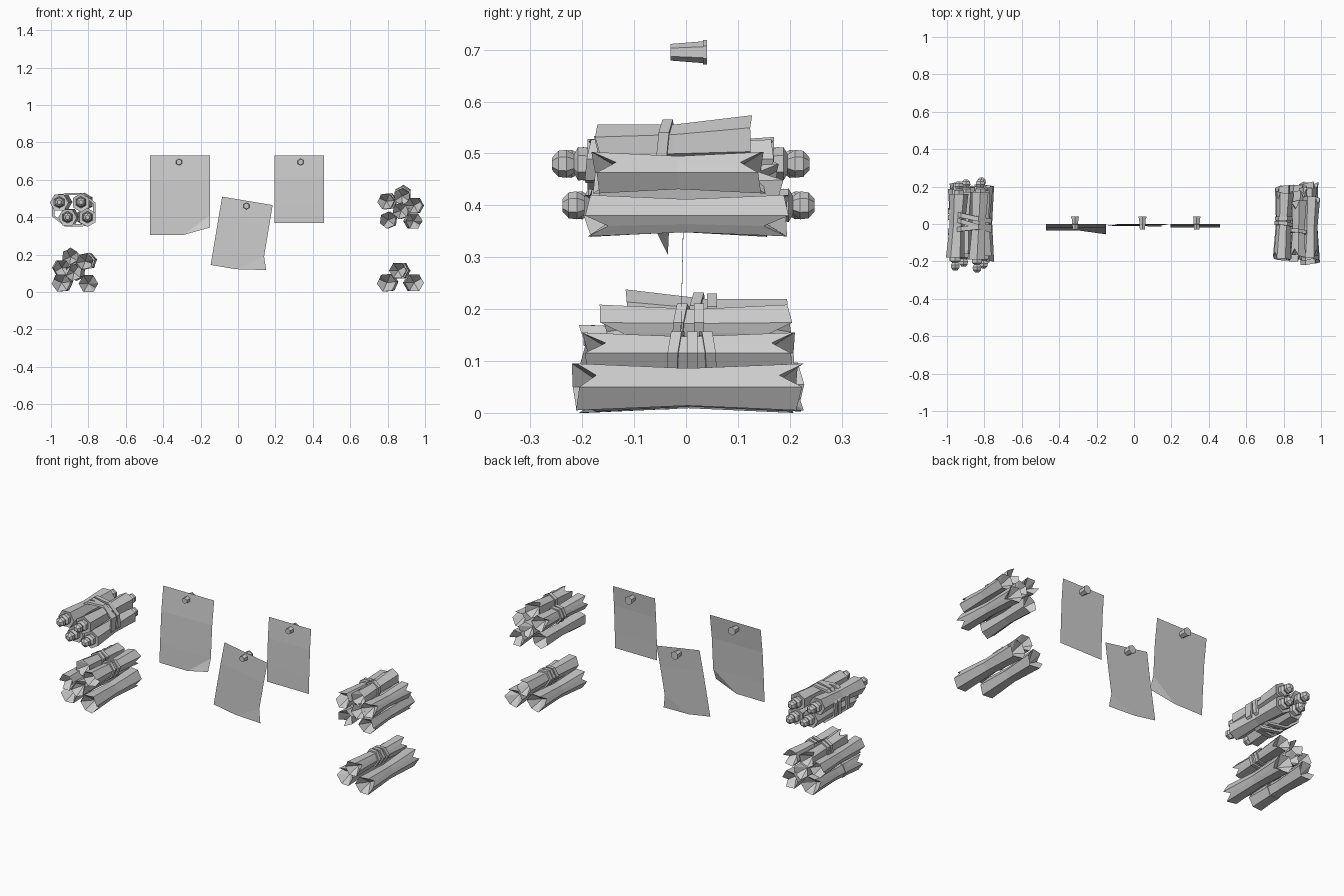
import bpy, bmesh, math, random
from mathutils import Vector, Matrix

random.seed(4)
cube = bpy.data.objects.get("Cube")
if cube:
    bpy.data.objects.remove(cube, do_unlink=True)

grey = bpy.data.materials.new("plain grey")
grey.use_nodes = True
grey.diffuse_color = (0.6, 0.6, 0.6, 1)
grey.node_tree.nodes["Principled BSDF"].inputs["Base Color"].default_value = (0.6, 0.6, 0.6, 1)


def finish(name, bm, solid=True):
    if solid:
        bmesh.ops.recalc_face_normals(bm, faces=bm.faces)
    mesh = bpy.data.meshes.new(name)
    bm.to_mesh(mesh)
    bm.free()
    mesh.materials.append(grey)
    ob = bpy.data.objects.new(name, mesh)
    bpy.context.collection.objects.link(ob)
    return ob


def bridge(bm, a, b):
    n = len(a)
    for i in range(n):
        bm.faces.new((a[i], a[(i + 1) % n], b[(i + 1) % n], b[i]))


def hexagon(r, roll):
    return [(r * math.cos(roll + i * math.pi / 3), r * math.sin(roll + i * math.pi / 3)) for i in range(6)]


# Rolled sheet: pinched hexagonal tube, hollow ends, one torn notch at each end
def scroll(name, x, z, y0, y1, r=0.052, yaw=0.0, pitch=0.0, roll=0.0, torn=True, tear=0):
    bm = bmesh.new()
    mid = (y0 + y1) / 2
    rings = []
    for y, k, s in ((y0, 1, 1), (mid, 0.8, 0), (y1, 1, -1)):
        pts = hexagon(r * k, roll)
        ring = []
        for i, (px, pz) in enumerate(pts):
            wobble = random.uniform(-0.008, 0.008) if s and torn else 0
            ring.append(bm.verts.new((px, y + wobble, pz)))
            if i == tear:
                qx, qz = pts[(i + 1) % 6]
                notch = 0.04 * s if torn else 0
                ring.append(bm.verts.new(((px + qx) / 2, y + notch, (pz + qz) / 2)))
        rings.append(ring)
    bridge(bm, rings[0], rings[1])
    bridge(bm, rings[1], rings[2])
    # funnel-shaped hollow ends
    depth = 0.06 if torn else 0.008
    for ring, y in ((rings[0], y0 + depth), (rings[2], y1 - depth)):
        tip = bm.verts.new((0, y, 0))
        for i in range(len(ring)):
            bm.faces.new((ring[i], ring[(i + 1) % len(ring)], tip))
    for v in bm.verts:
        v.co += Vector((x + yaw * v.co.y, 0, z + pitch * v.co.y))
    return finish(name, bm)


# Closed strap around one scroll or a whole bundle, skewed along y
def strap(name, x, z, rx, rz, y, slope=0.0, lean=0.0, sides=6, roll=0.0, width=0.02, thick=0.009):
    bm = bmesh.new()
    loops = []
    for side, grow in ((-1, 0), (-1, thick), (1, thick), (1, 0)):
        loop = []
        for i in range(sides):
            a = roll + math.tau * i / sides
            px, pz = (rx + grow) * math.cos(a), (rz + grow) * math.sin(a)
            loop.append(bm.verts.new((x + px, y + side * width / 2 + slope * px + lean * pz, z + pz)))
        loops.append(loop)
    for i in range(4):
        bridge(bm, loops[i], loops[(i + 1) % 4])
    return finish(name, bm)


# Turned rod end
KNOB = [(-0.01, 0.03), (0.018, 0.032), (0.026, 0.018), (0.04, 0.027), (0.056, 0.025), (0.068, 0.012)]


def knob(name, x, z, y, direction):
    bm = bmesh.new()
    rings = []
    for d, r in KNOB:
        rings.append([bm.verts.new((x + px, y + d * direction, z + pz)) for px, pz in hexagon(r, math.pi / 6)])
    for a, b in zip(rings, rings[1:]):
        bridge(bm, a, b)
    bm.faces.new(rings[0])
    bm.faces.new(rings[-1])
    return finish(name, bm)


# Pinned sheet: rows curl forward, one lower corner is lifted
def sheet(name, x, z, w, h, curl, angle=0.0, corner=(0, 0, 0), fold=0.55):
    bm = bmesh.new()
    rows = []
    for v, y in ((0, 0), (0.32, 0.5), (0.75, 0.85), (1, 1)):
        rows.append([bm.verts.new((u * w, -y * curl, -v * h)) for u in (0, fold, 1)])
    rows[-1][2].co += Vector(corner)
    for a, b in zip(rows, rows[1:]):
        for i in range(2):
            if b is rows[-1] and i == 1:
                bm.faces.new((a[1], b[1], a[2]))
                bm.faces.new((a[2], b[1], b[2]))
            else:
                bm.faces.new((a[i], b[i], b[i + 1], a[i + 1]))
    bm.transform(Matrix.Translation((x, 0, z)) @ Matrix.Rotation(angle, 4, 'Y'))
    return finish(name, bm, solid=False)


def pin(name, x, z):
    bm = bmesh.new()
    rings = []
    for y, r in ((-0.03, 0.016), (0.033, 0.021), (0.033, 0.024), (0.04, 0.024)):
        rings.append([bm.verts.new((x + px, y, z + pz)) for px, pz in hexagon(r, math.pi / 6)])
    for a, b in zip(rings, rings[1:]):
        bridge(bm, a, b)
    bm.faces.new(rings[0])
    bm.faces.new(rings[-1])
    return finish(name, bm)


# Three pinned sheets
sheet("left_sheet", -0.47, 0.73, 0.32, 0.425, 0.035, corner=(0, -0.02, 0.04))
sheet("middle_sheet", -0.085, 0.51, 0.274, 0.37, 0.01, math.radians(9.5), (0.023, -0.004, 0.022), 0.5)
sheet("right_sheet", 0.195, 0.73, 0.265, 0.36, 0.02)
for side, x, z in (("left", -0.315, 0.695), ("middle", 0.045, 0.46), ("right", 0.335, 0.695)):
    pin(side + "_pin", x, z)

# Bundle of knobbed scrolls, tied together
for i, (x, z, y0, y1, yaw) in enumerate((
        (-0.945, 0.48, -0.18, 0.16, 0.06), (-0.83, 0.48, -0.19, 0.17, 0.05),
        (-0.905, 0.40, -0.16, 0.17, 0.04), (-0.81, 0.40, -0.17, 0.18, -0.03))):
    scroll(f"rod_scroll_{i}", x, z, y0, y1, 0.05, yaw, 0.01, math.pi / 6 * (i % 2), torn=False)
    knob(f"rod_scroll_{i}_front_knob", x + yaw * y0, z, y0, -1)
    knob(f"rod_scroll_{i}_back_knob", x + yaw * y1, z, y1, 1)
for i, (y, slope) in enumerate(((0.045, -0.22), (0.0, -0.3), (-0.03, 0.1))):
    strap(f"bundle_strap_{i}", -0.878, 0.441, 0.112, 0.084, y, slope, 0.1 * (i - 1),
          8, math.pi / 8, 0.025, 0.013)

# Torn scroll piles: x, z, front, back, yaw, pitch, roll, tear side
PILES = {
    "lower_left": [
        (-0.895, 0.185, -0.11, 0.19, 0.02, -0.06, 0.5, 1), (-0.81, 0.165, -0.16, 0.2, 0.06, 0, 0.2, 5),
        (-0.945, 0.13, -0.2, 0.18, -0.02, 0, 0.0, 3), (-0.87, 0.105, -0.19, 0.2, 0.05, 0, 0.4, 0),
        (-0.94, 0.05, -0.17, 0.22, 0.03, 0, 0.1, 2), (-0.8, 0.045, -0.2, 0.21, 0, 0, 0.0, 5)],
    "upper_right": [
        (0.88, 0.52, -0.17, 0.12, 0.02, 0.06, 0.5, 1), (0.8, 0.485, -0.19, 0.17, 0.05, 0, 0.1, 2),
        (0.875, 0.435, -0.16, 0.18, 0.03, 0, 0.3, 0), (0.945, 0.463, -0.175, 0.145, 0.03, 0, 0.0, 0),
        (0.805, 0.385, -0.18, 0.16, 0.02, 0, 0.4, 3), (0.935, 0.38, -0.19, 0.19, -0.03, 0, 0.0, 5)],
    "lower_right": [
        (0.865, 0.115, -0.195, 0.205, 0.06, 0, 0.0, 0), (0.8, 0.05, -0.18, 0.2, 0.03, 0, 0.1, 2),
        (0.938, 0.05, -0.213, 0.22, -0.02, 0, 0.0, 0)],
}
for pile, rolls in PILES.items():
    for i, (x, z, y0, y1, yaw, pitch, roll, tear) in enumerate(rolls):
        r = 0.052 if z < 0.06 else 0.046
        scroll(f"{pile}_scroll_{i}", x, z, y0, y1, r, yaw, pitch, roll, True, tear)

# Narrow ribbons on single scrolls
RIBBONS = [("lower_left", 0, (0.02, 0.05)), ("lower_left", 1, (-0.01, 0.025)), ("lower_left", 4, (-0.04,)),
           ("upper_right", 0, (-0.04,)), ("upper_right", 1, (0.0, 0.03)),
           ("lower_right", 0, (-0.02, 0.012, 0.042))]
for pile, i, places in RIBBONS:
    x, z, y0, y1, yaw, pitch, roll, tear = PILES[pile][i]
    for n, y in enumerate(places):
        strap(f"{pile}_ribbon_{i}_{n}", x + yaw * y, z + pitch * y, 0.039, 0.039, y,
              0.12 * (n - 1), 0.1 * (1 - n), 6, roll)
